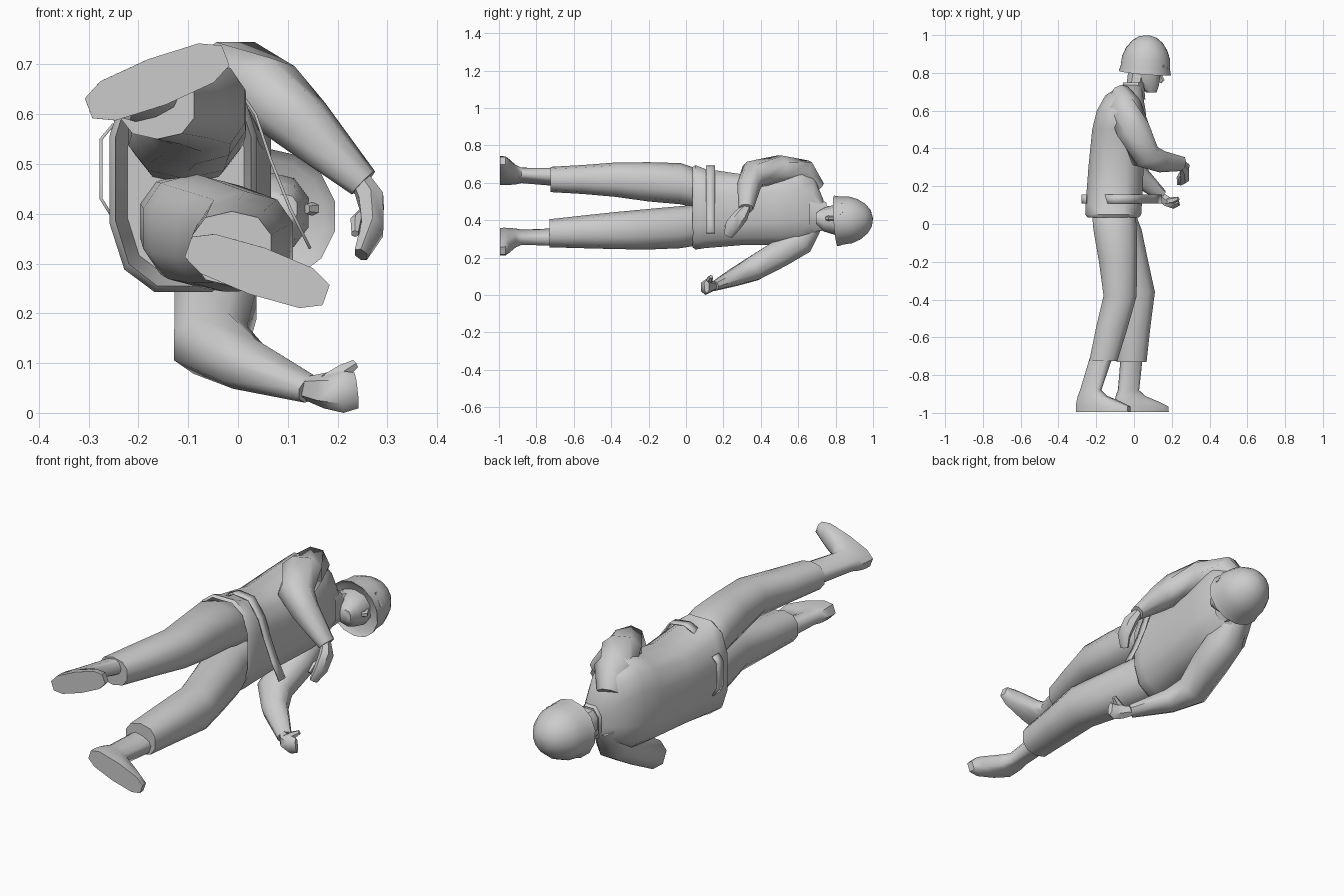
import bpy, bmesh, math
from mathutils import Vector as V

grey = bpy.data.materials.new("plain grey")
grey.diffuse_color = (0.6, 0.6, 0.6, 1)


def finish(name, bm, angle=45):
    bmesh.ops.recalc_face_normals(bm, faces=bm.faces)
    me = bpy.data.meshes.new(name)
    bm.to_mesh(me)
    bm.free()
    me.materials.append(grey)
    ob = bpy.data.objects.new(name, me)
    bpy.context.collection.objects.link(ob)
    bpy.ops.object.select_all(action='DESELECT')
    ob.select_set(True)
    bpy.context.view_layer.objects.active = ob
    bpy.ops.object.shade_smooth_by_angle(angle=math.radians(angle))
    return ob


def loft(name, rings, n=8, p=0.85, caps=True, angle=50):
    """Skin rings given as (centre, u half axis, v half axis); p < 1 squares them off."""
    bm = bmesh.new()
    rows = []
    for c, u, v in rings:
        row = []
        for i in range(n):
            a = 2 * math.pi * (i + 0.5) / n
            ca, sa = math.cos(a), math.sin(a)
            row.append(bm.verts.new(V(c) + V(u) * math.copysign(abs(ca) ** p, ca)
                                    + V(v) * math.copysign(abs(sa) ** p, sa)))
        rows.append(row)
    for r, s in zip(rows, rows[1:]):
        for i in range(n):
            j = (i + 1) % n
            bm.faces.new((r[i], r[j], s[j], s[i]))
    if caps:
        bm.faces.new(rows[0])
        bm.faces.new(rows[-1])
    return finish(name, bm, angle)


def slices(name, secs, **kw):
    """Loft along y from sections (y, x0, x1, z0, z1)."""
    return loft(name, [(((a + b) / 2, y, (c + d) / 2), ((b - a) / 2, 0, 0), (0, 0, (d - c) / 2))
                       for y, a, b, c, d in secs], **kw)


def limb(name, pts, side, n=8, **kw):
    """Tube along points (x, y, z, radius, radius along side)."""
    P = [V(q[:3]) for q in pts]
    rings = []
    for i, q in enumerate(pts):
        d = (P[min(i + 1, len(P) - 1)] - P[max(i - 1, 0)]).normalized()
        u = d.cross(V(side)).normalized()
        v = u.cross(d)
        rings.append((P[i], u * q[3], v * q[4]))
    return loft(name, rings, n, **kw)


# jacket, lying on its side with the chest towards +x, open at the hem
slices("jacket", [(0.13, -0.225, 0.015, 0.275, 0.65), (0.035, -0.25, 0.03, 0.25, 0.69),
                  (0.05, -0.262, 0.042, 0.237, 0.70), (0.1, -0.26, 0.045, 0.245, 0.68),
                  (0.3, -0.245, 0.055, 0.262, 0.65), (0.5, -0.225, 0.07, 0.262, 0.68),
                  (0.6, -0.20, 0.065, 0.265, 0.705), (0.68, -0.155, 0.05, 0.305, 0.645),
                  (0.735, -0.07, 0.04, 0.36, 0.51)], n=12, p=0.72)
# collar and neck
slices("collar", [(0.66, -0.09, 0.065, 0.33, 0.55), (0.75, -0.06, 0.055, 0.34, 0.50)], caps=False)
slices("neck", [(0.68, -0.05, 0.045, 0.36, 0.49), (0.84, -0.03, 0.08, 0.35, 0.47)])
# head, nose
slices("head", [(0.695, 0.065, 0.12, 0.38, 0.44), (0.735, 0.015, 0.135, 0.34, 0.465),
                (0.80, -0.035, 0.145, 0.32, 0.485), (0.88, -0.03, 0.14, 0.32, 0.48)], n=10)
limb("nose", [(0.135, 0.80, 0.41, 0.008, 0.01), (0.15, 0.76, 0.41, 0.014, 0.014),
              (0.138, 0.75, 0.41, 0.01, 0.01)], (0, 0, 1), n=6)

# helmet: dome about a slightly tilted axis with a flared rim
axis = V((0.08, 0.98, 0.07)).normalized()
hu = (V((1, 0, 0)) - axis * axis.x).normalized()
hv = hu.cross(axis)
hc = V((0.06, 0.83, 0.398))
dome = [(-0.028, 1.06), (0.0, 1.0), (0.05, 0.97), (0.095, 0.84), (0.135, 0.62),
        (0.16, 0.36), (0.169, 0.08)]
rings = [(hc + axis * h, hu * 0.134 * r, hv * 0.129 * r) for h, r in dome]
inside = [(hc - axis * 0.01, hu * 0.118, hv * 0.114), (hc - axis * 0.03, hu * 0.141, hv * 0.136)]
loft("helmet", inside + rings[1:], n=14, p=1)
# slot plate on the helmet front
limb("helmet_slot", [(0.155, 0.835, 0.488, 0.004, 0.01), (0.188, 0.83, 0.43, 0.004, 0.01)],
     (0, 1, 0), n=4, p=1)

# trousers, tops tucked inside the jacket
slices("upper_trouser_leg", [(0.13, -0.21, 0.0, 0.46, 0.64), (0.03, -0.225, 0.015, 0.47, 0.685),
                             (-0.03, -0.22, 0.02, 0.485, 0.705),
                             (-0.2, -0.19, 0.02, 0.50, 0.71), (-0.38, -0.165, 0.018, 0.525, 0.708),
                             (-0.55, -0.205, -0.03, 0.54, 0.695),
                             (-0.725, -0.24, -0.085, 0.55, 0.685)], n=10)
slices("lower_trouser_leg", [(0.13, -0.20, 0.0, 0.29, 0.48), (0.03, -0.195, 0.022, 0.26, 0.48),
                             (-0.03, -0.18, 0.045, 0.25, 0.475),
                             (-0.2, -0.13, 0.08, 0.243, 0.46), (-0.36, -0.085, 0.115, 0.245, 0.445),
                             (-0.55, -0.09, 0.09, 0.25, 0.425),
                             (-0.73, -0.095, 0.07, 0.255, 0.405)], n=10)


# boots: one skin from the shaft down to a long sole, splayed outwards
def boot(name, heel, toe, shaft):
    h, t = V((heel[0], 0, heel[1])), V((toe[0], 0, toe[1]))
    d = (t - h).normalized()
    w = d.cross(V((0, 1, 0)))
    sx, sz, sr = shaft
    rings = [(V((sx, -0.68, sz)), d * sr, w * 0.042)]
    for y, f0, f1, half in ((-0.88, 0.08, 0.45, 0.034), (-0.91, 0.04, 0.56, 0.04),
                            (-0.945, 0.01, 0.85, 0.046), (-0.965, 0, 0.99, 0.049),
                            (-0.995, 0, 1, 0.049)):
        c = h.lerp(t, (f0 + f1) / 2)
        c.y = y
        rings.append((c, (t - h) * (f1 - f0) / 2, w * half))
    loft(name, rings, n=10, p=0.7)


boot("upper_boot", (-0.305, 0.61), (-0.02, 0.72), (-0.165, 0.63, 0.06))
boot("lower_boot", (-0.105, 0.335), (0.182, 0.235), (-0.01, 0.31, 0.058))

# sleeves
limb("upper_sleeve", [(-0.075, 0.69, 0.56, 0.05, 0.06), (-0.05, 0.62, 0.645, 0.08, 0.09),
                      (-0.005, 0.50, 0.672, 0.078, 0.095), (0.06, 0.36, 0.645, 0.072, 0.08),
                      (0.13, 0.335, 0.58, 0.062, 0.062), (0.252, 0.32, 0.462, 0.032, 0.04)],
     (0.3, 1, 0), n=8)
limb("lower_sleeve", [(-0.05, 0.69, 0.40, 0.055, 0.06), (-0.045, 0.61, 0.29, 0.085, 0.085),
                      (-0.045, 0.50, 0.22, 0.078, 0.088), (-0.055, 0.36, 0.14, 0.07, 0.08),
                      (0.01, 0.27, 0.10, 0.052, 0.06), (0.145, 0.15, 0.047, 0.026, 0.034)],
     (1, 0, 0), n=8)

# hands with thumbs
limb("upper_hand", [(0.245, 0.325, 0.47, 0.02, 0.022), (0.268, 0.295, 0.425, 0.028, 0.04),
                    (0.27, 0.25, 0.37, 0.025, 0.042), (0.247, 0.225, 0.318, 0.015, 0.025)],
     (0, 1, -0.5), n=6)
limb("upper_thumb", [(0.265, 0.29, 0.41, 0.014, 0.014), (0.238, 0.245, 0.385, 0.013, 0.013),
                     (0.235, 0.21, 0.36, 0.008, 0.008)], (0, 0, 1), n=6)
limb("lower_hand", [(0.13, 0.16, 0.05, 0.02, 0.022), (0.175, 0.12, 0.045, 0.03, 0.036),
                    (0.212, 0.105, 0.042, 0.028, 0.042), (0.238, 0.11, 0.045, 0.014, 0.036)],
     (0, 0, 1), n=6)
limb("lower_thumb", [(0.175, 0.12, 0.06, 0.018, 0.018), (0.21, 0.125, 0.082, 0.017, 0.018),
                     (0.235, 0.135, 0.098, 0.01, 0.01)], (0, 1, 0), n=6)


# belt: loose strap standing off the jacket front, and a short piece on the back
def strap(name, path):
    bm = bmesh.new()
    rows = [[bm.verts.new((x, y, z)) for y in (0.108, 0.155)] for x, z in path]
    for a, b in zip(rows, rows[1:]):
        bm.faces.new((a[0], a[1], b[1], b[0]))
    ob = finish(name, bm, 20)
    mod = ob.modifiers.new("thickness", 'SOLIDIFY')
    mod.thickness = 0.006
    mod.offset = 0


strap("belt_front", [(-0.16, 0.66), (-0.10, 0.69), (-0.02, 0.68), (0.035, 0.60),
                     (0.065, 0.51), (0.105, 0.41), (0.145, 0.33)])
strap("belt_back", [(-0.25, 0.58), (-0.275, 0.55), (-0.275, 0.43), (-0.25, 0.39)])
